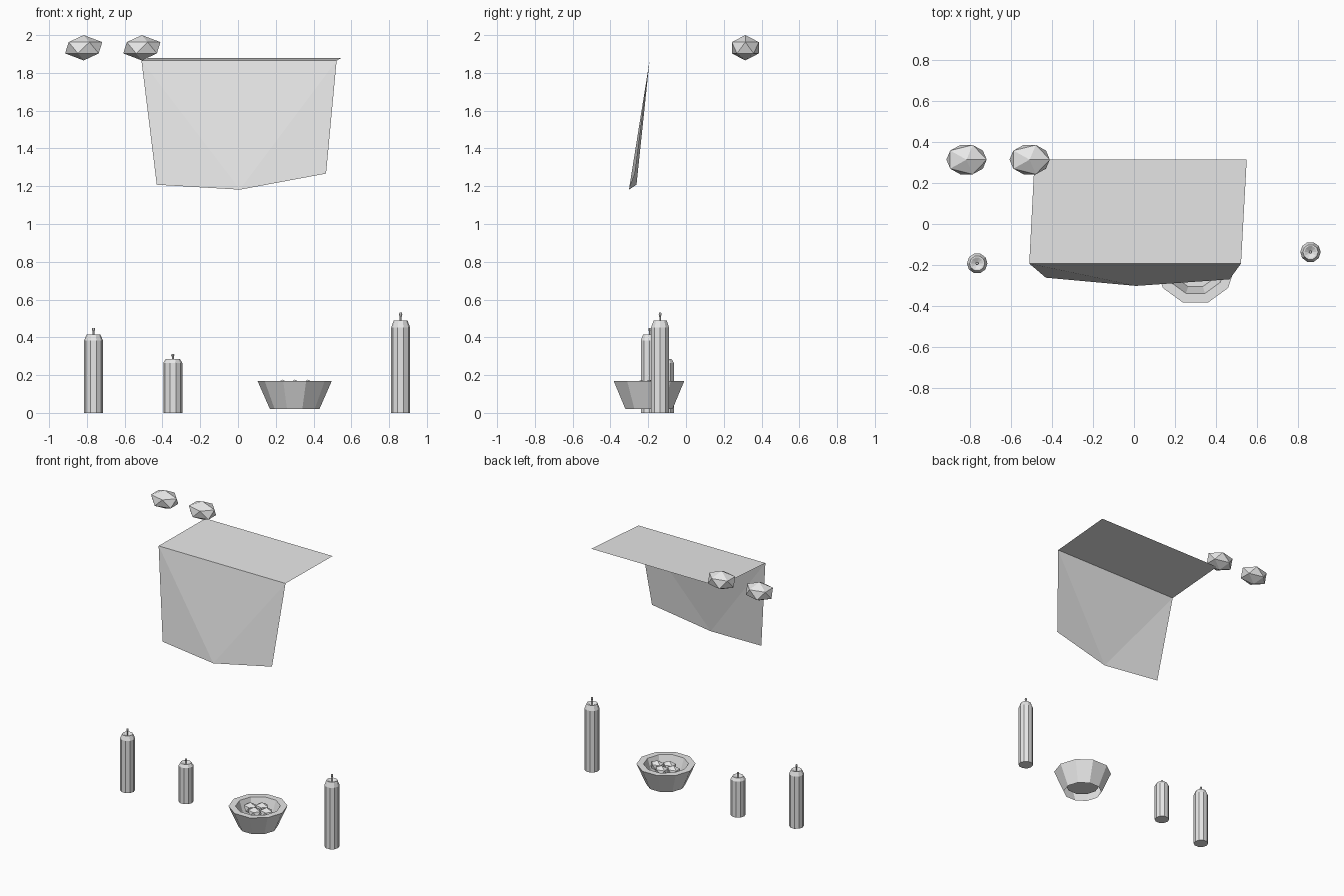
import bpy, bmesh, math
from mathutils import Matrix, Vector

if "Cube" in bpy.data.objects:
    bpy.data.objects.remove(bpy.data.objects["Cube"])

grey = bpy.data.materials.new("plain grey")
grey.diffuse_color = (0.8, 0.8, 0.8, 1)
grey.use_nodes = True
grey.node_tree.nodes["Principled BSDF"].inputs["Base Color"].default_value = grey.diffuse_color


def finish(bm, name, loc=(0, 0, 0)):
    me = bpy.data.meshes.new(name)
    bm.to_mesh(me)
    bm.free()
    me.materials.append(grey)
    ob = bpy.data.objects.new(name, me)
    ob.location = loc
    bpy.context.collection.objects.link(ob)
    return ob


def lathe(name, profile, loc, sides=10):
    """Turn a (radius, z) profile; a radius of 0 closes to a point."""
    bm = bmesh.new()
    rings = []
    for r, z in profile:
        if r == 0:
            rings.append([bm.verts.new((0, 0, z))] * sides)
        else:
            rings.append([bm.verts.new((r * math.cos(math.tau * i / sides),
                                        r * math.sin(math.tau * i / sides), z))
                          for i in range(sides)])
    for a, b in zip(rings, rings[1:]):
        for i in range(sides):
            j = (i + 1) % sides
            quad = list(dict.fromkeys((a[i], a[j], b[j], b[i])))
            bm.faces.new(quad)
    return finish(bm, name, loc)


def stone(name, loc, size):
    bm = bmesh.new()
    bmesh.ops.create_icosphere(bm, subdivisions=1, radius=1,
                               matrix=Matrix.Diagonal((*size, 1)))
    return finish(bm, name, loc)


# Draped cloth: flat top sheet folding into a hanging front panel
bm = bmesh.new()
v = [bm.verts.new(p) for p in (
    (-0.485, 0.315, 1.88), (0.55, 0.315, 1.88),
    (0.522, -0.193, 1.865), (-0.511, -0.193, 1.865),
    (-0.43, -0.262, 1.208), (0.01, -0.302, 1.182), (0.466, -0.27, 1.267))]
for ids in ((3, 2, 1, 0), (3, 4, 5), (3, 5, 2), (2, 5, 6)):
    bm.faces.new([v[i] for i in ids])
finish(bm, "draped_cloth")

# Two stones beside the cloth
for i, x in enumerate((-0.817, -0.509)):
    stone(f"upper_stone_{i + 1}", (x, 0.314, 1.933), (0.11, 0.084, 0.067))

# Candles: chamfered shoulder, dished top, flared wick
for i, (x, y, h) in enumerate(((-0.765, -0.192, 0.414),
                               (-0.345, -0.112, 0.286),
                               (0.861, -0.137, 0.488))):
    lathe(f"candle_{i + 1}", [(0, 0), (0.05, 0), (0.05, h * 0.927), (0.037, h),
                              (0.03, h), (0, h * 0.96)], (x, y, 0))
    lathe(f"wick_{i + 1}", [(0.005, h * 0.95), (0.005, h * 1.04),
                            (0.009, h * 1.07), (0.006, h * 1.088),
                            (0, h * 1.088)], (x, y, 0), 6)

# Bowl: open foot, sloped wall, flat rim and inner hollow
bowl = Vector((0.3, -0.196, 0))
lathe("bowl", [(0.131, 0.02), (0.197, 0.17), (0.15, 0.17),
               (0.115, 0.065), (0, 0.065)], bowl)

# Small stones in the bowl
for i, (x, y) in enumerate(((-0.065, 0.005), (0, -0.04), (0.07, 0), (0.0, 0.05))):
    stone(f"bowl_stone_{i + 1}", bowl + Vector((x, y, 0.136)), (0.052, 0.042, 0.04))
